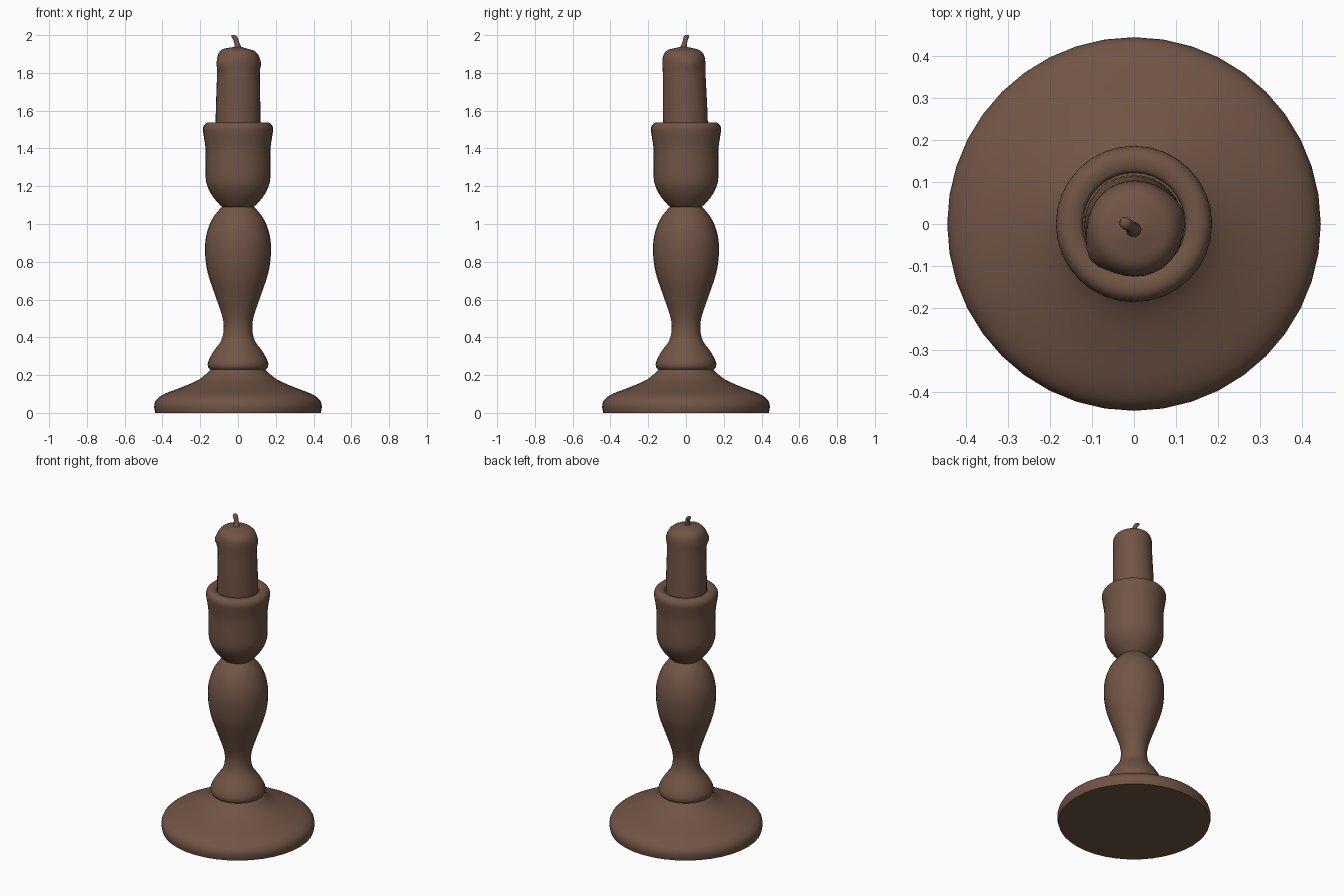
import bpy
import bmesh
from math import cos, sin, tau, radians, exp, pi
from mathutils import Vector

cube = bpy.data.objects.get("Cube")
if cube:
    bpy.data.objects.remove(cube, do_unlink=True)

brown = bpy.data.materials.new("dark_brown")
brown.use_nodes = True
colour = (0.165, 0.09, 0.06, 1)
brown.diffuse_color = colour
bsdf = brown.node_tree.nodes["Principled BSDF"]
bsdf.inputs["Base Color"].default_value = colour
bsdf.inputs["Roughness"].default_value = 0.8


def smooth_profile(points, steps=3):
    """Round off a (radius, height) outline with a Catmull-Rom spline."""
    p = [Vector(q) for q in points]
    p = [p[0]] + p + [p[-1]]
    out = []
    for a, b, c, d in zip(p, p[1:], p[2:], p[3:]):
        for i in range(steps):
            t = i / steps
            out.append(0.5 * (2 * b + (c - a) * t + (2 * a - 5 * b + 4 * c - d) * t**2
                              + (3 * b - a - 3 * c + d) * t**3))
    return out + [p[-1]]


def lathe(name, points, sides=32, shape=None):
    """Turn an outline about z, cap both ends, then bend it with shape."""
    bm = bmesh.new()
    rings = []
    for r, z in smooth_profile(points):
        ring = []
        for i in range(sides):
            a = tau * i / sides
            co = shape(r, a, z) if shape else (r * cos(a), r * sin(a), z)
            ring.append(bm.verts.new(co))
        rings.append(ring)
    for low, high in zip(rings, rings[1:]):
        for i in range(sides):
            j = (i + 1) % sides
            bm.faces.new((low[i], low[j], high[j], high[i]))
    bm.faces.new(rings[0][::-1])
    bm.faces.new(rings[-1])
    mesh = bpy.data.meshes.new(name)
    bm.to_mesh(mesh)
    bm.free()
    mesh.materials.append(brown)
    obj = bpy.data.objects.new(name, mesh)
    bpy.context.collection.objects.link(obj)
    bpy.ops.object.select_all(action="DESELECT")
    obj.select_set(True)
    bpy.context.view_layer.objects.active = obj
    bpy.ops.object.shade_smooth_by_angle(angle=radians(50))
    return obj


# Wide domed foot
lathe("base", [(0.438, 0), (0.444, 0.035), (0.432, 0.07), (0.39, 0.1), (0.3, 0.135),
               (0.215, 0.172), (0.17, 0.205), (0.14, 0.235)], sides=40)

# Collar and swelling stem
lathe("stem", [(0.14, 0.225), (0.157, 0.24), (0.158, 0.27), (0.13, 0.325), (0.09, 0.38),
               (0.076, 0.44), (0.083, 0.51), (0.12, 0.62), (0.16, 0.74), (0.175, 0.85),
               (0.168, 0.94), (0.14, 1.02), (0.1, 1.075), (0.075, 1.1)])

# Candle cup with a rolled lip
lathe("cup", [(0.075, 1.085), (0.095, 1.1), (0.14, 1.155), (0.168, 1.22), (0.172, 1.3),
              (0.172, 1.4), (0.183, 1.475), (0.185, 1.51), (0.172, 1.532),
              (0.15, 1.538), (0.125, 1.53), (0.122, 1.51)])


# Leaning candle with softened wax swelling over the rim
def candle_shape(r, a, z):
    lean = (z - 1.53) / 0.4
    rim = exp(-((z - 1.85) / 0.035) ** 2)
    for angle, size in ((radians(215), 0.016), (radians(20), 0.009)):
        away = (a - angle + pi) % tau - pi
        r += size * rim * exp(-(away / 0.35) ** 2)
    drop = 0.02 * max(0, lean - 0.7) * cos(a) * r / 0.1
    return (r * cos(a) + 0.003 * lean, r * sin(a) - 0.003 - 0.01 * lean, z - drop)


lathe("candle", [(0.119, 1.5), (0.118, 1.6), (0.115, 1.72), (0.113, 1.8), (0.114, 1.855),
                 (0.107, 1.895), (0.085, 1.92), (0.05, 1.93), (0.015, 1.938), (0.004, 1.94)],
      shape=candle_shape)


# Curled wick
def wick_shape(r, a, z):
    t = (z - 1.92) / 0.08
    return (r * cos(a) - 0.025 * t * t, r * sin(a) - 0.018 + 0.022 * t, z)


lathe("wick", [(0.024, 1.92), (0.016, 1.945), (0.013, 1.97), (0.015, 1.992), (0.008, 2)],
      sides=10, shape=wick_shape)
